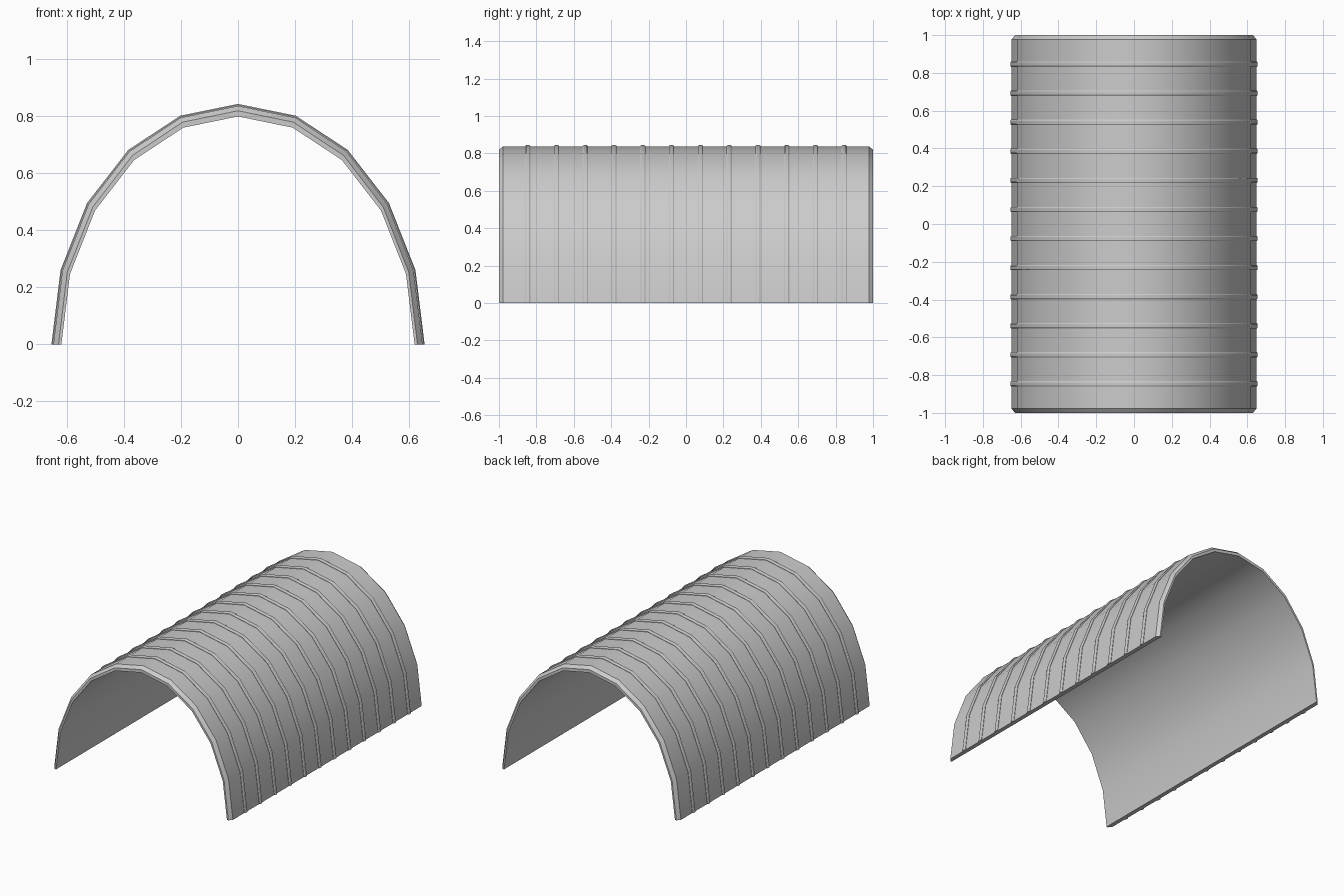
import bpy, bmesh, math

if "Cube" in bpy.data.objects:
    bpy.data.objects.remove(bpy.data.objects["Cube"])

SEGS = 10                                  # flat facets around the arch
RIBS = 12
PITCH = 2.0 / (RIBS + 1)


def sweep_section(bm, section):
    """Sweep a closed section of (y, half_width, height) points over a half ellipse."""
    rings = []
    for i in range(SEGS + 1):
        t = math.pi * i / SEGS
        rings.append([bm.verts.new((a * math.cos(t), y, b * math.sin(t)))
                      for y, a, b in section])
    n = len(section)
    for r0, r1 in zip(rings, rings[1:]):
        for k in range(n):
            j = (k + 1) % n
            bm.faces.new((r0[k], r0[j], r1[j], r1[k]))
    bm.faces.new(rings[0])
    bm.faces.new(rings[-1][::-1])


def finish(bm, name):
    bmesh.ops.recalc_face_normals(bm, faces=bm.faces)
    mesh = bpy.data.meshes.new(name)
    bm.to_mesh(mesh)
    bm.free()
    obj = bpy.data.objects.new(name, mesh)
    bpy.context.collection.objects.link(obj)
    bpy.ops.object.select_all(action='DESELECT')
    obj.select_set(True)
    bpy.context.view_layer.objects.active = obj
    bpy.ops.object.shade_smooth_by_angle(angle=math.radians(30))
    return obj


# Arched shell with chamfered outer rims at both ends
bm = bmesh.new()
sweep_section(bm, [(-1, 0.62, 0.80), (-1, 0.63, 0.82), (-0.978, 0.648, 0.837),
                   (0.978, 0.648, 0.837), (1, 0.63, 0.82), (1, 0.62, 0.80)])
finish(bm, "arched_shell")

# Raised hoops with sloped shoulders, evenly spaced along the shell
bm = bmesh.new()
for i in range(RIBS):
    y = (i - (RIBS - 1) / 2) * PITCH
    sweep_section(bm, [(y - 0.014, 0.635, 0.82), (y - 0.014, 0.651, 0.840),
                       (y - 0.008, 0.655, 0.844), (y + 0.008, 0.655, 0.844),
                       (y + 0.014, 0.651, 0.840), (y + 0.014, 0.635, 0.82)])
finish(bm, "raised_hoops")
